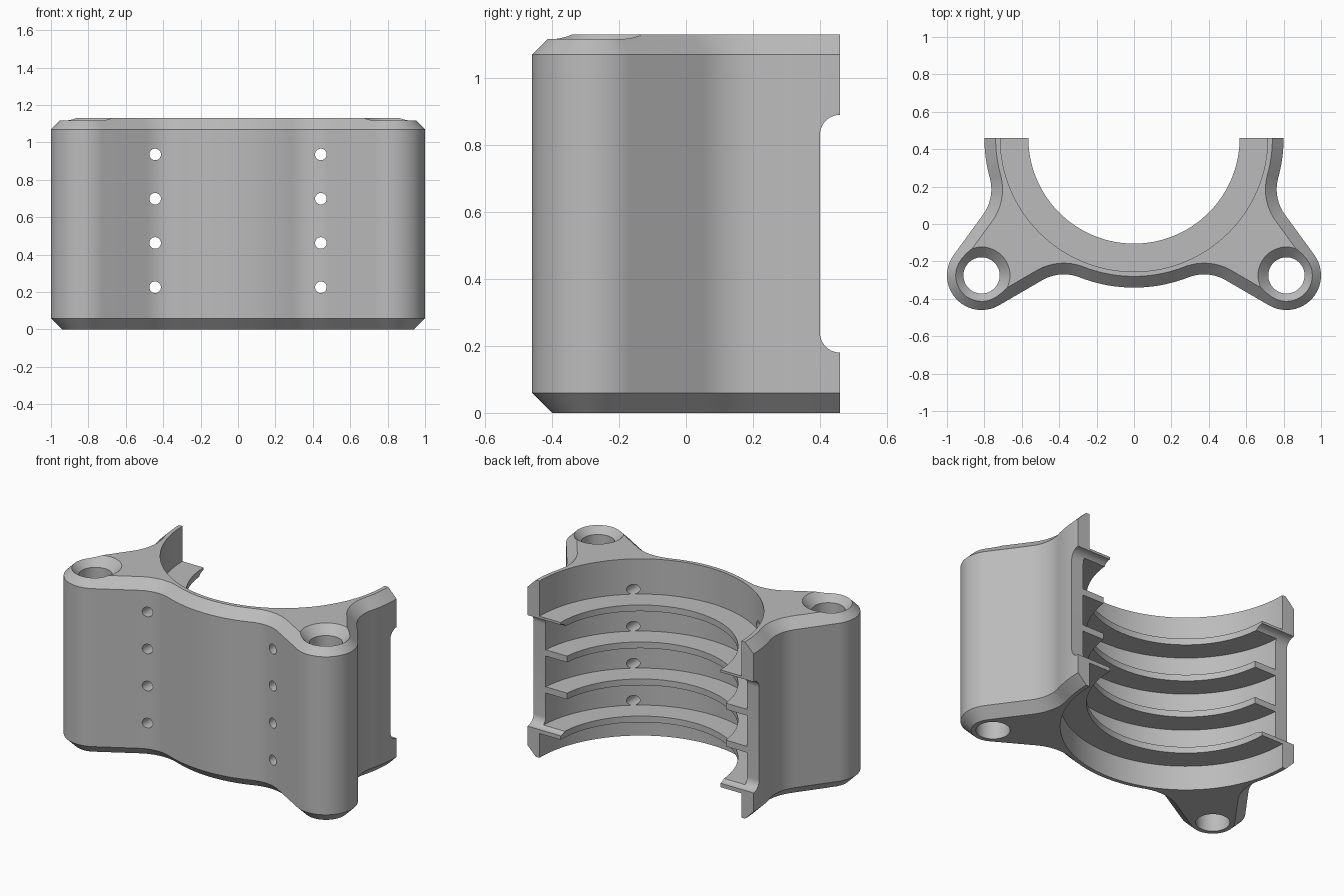
import bpy, bmesh
from math import cos, sin, pi, radians, atan2, hypot

cube = bpy.data.objects.get("Cube")
if cube:
    bpy.data.objects.remove(cube, do_unlink=True)

HEIGHT, BEVEL = 1.13, 0.06
BACK = 0.46                          # flat back plane, also the bore axis
BOSS = (0.815, -0.275)               # bolt boss centre
RING_R, BOSS_R, FILLET_R = 0.80, 0.185, 0.23
BORE_R, RIB_R = 0.715, 0.565
RIB_TOP, RIB_THICK, PITCH = 0.905, 0.04, 0.2367

grey = bpy.data.materials.new("plain grey")
grey.use_nodes = True
colour = (0.5, 0.5, 0.5, 1)
grey.diffuse_color = colour
grey.node_tree.nodes["Principled BSDF"].inputs["Base Color"].default_value = colour


def loft(name, rings):
    """Closed solid through rings of equal point count."""
    bm = bmesh.new()
    loops = [[bm.verts.new(p) for p in ring] for ring in rings]
    for a, b in zip(loops, loops[1:]):
        for i in range(len(a)):
            j = (i + 1) % len(a)
            bm.faces.new((a[i], a[j], b[j], b[i]))
    bm.faces.new(loops[0])
    bm.faces.new(loops[-1])
    bmesh.ops.recalc_face_normals(bm, faces=bm.faces)
    mesh = bpy.data.meshes.new(name)
    bm.to_mesh(mesh)
    bm.free()
    mesh.materials.append(grey)
    obj = bpy.data.objects.new(name, mesh)
    bpy.context.collection.objects.link(obj)
    return obj


def arc(cx, cy, r, start, end, n):
    angles = [radians(start + (end - start) * i / n) for i in range(n + 1)]
    return [(cx + r * cos(a), cy + r * sin(a)) for a in angles]


def circle(cx, cy, r, n):
    return arc(cx, cy, r, 0, 360, n)[:-1]


def outline(d):
    """Ring blended into two bosses, shrunk inward by d."""
    axis = atan2(BOSS[1] - BACK, BOSS[0]) * 180 / pi
    spread, lean = 26.6, 77.3        # fillet centre angle, flank normal angle
    reach = RING_R + FILLET_R

    def fillet(side, start, end):
        a = radians(axis + side * spread)
        return arc(reach * cos(a), BACK + reach * sin(a), FILLET_R + d,
                   axis + start, axis + end, 12)

    half = arc(0, BACK, RING_R - d, -90, axis - spread, 10)[:-1]
    half += fillet(-1, 180 - spread, 180 - lean)
    half += arc(*BOSS, BOSS_R - d, axis - lean, axis + lean, 24)
    half += fillet(1, lean - 180, spread - 180)
    half += arc(0, BACK, RING_R - d, axis + spread, 0, 8)[1:]
    return half + [(-x, y) for x, y in reversed(half[1:])]


def at_z(points, z):
    return [(x, y, z) for x, y in points]


# Chamfered body
body = loft("clamp_body", [at_z(outline(d), z) for d, z in
            ((BEVEL, 0), (0, BEVEL), (0, HEIGHT - BEVEL), (BEVEL, HEIGHT))])

# Stepped bore that leaves four ribs standing
steps = [(BORE_R, -0.1)]
for k in reversed(range(4)):
    top = RIB_TOP - k * PITCH
    steps += [(BORE_R, top - RIB_THICK), (RIB_R, top - RIB_THICK),
              (RIB_R, top), (BORE_R, top)]
steps.append((BORE_R, HEIGHT + 0.1))
cutters = [loft("bore_cutter", [at_z(circle(0, BACK, r, 128), z) for r, z in steps])]

# Rounded notch across the back of both arms
low, high, r, floor = 0.18, 0.89, 0.06, 0.40
notch = [(BACK + 0.2, low)] + arc(floor + r, low + r, r, 270, 180, 10)
notch += arc(floor + r, high - r, r, 180, 90, 10) + [(BACK + 0.2, high)]
cutters.append(loft("notch_cutter", [[(x, y, z) for y, z in notch] for x in (-1.2, 1.2)]))

for side, word in ((1, "left"), (-1, "right")):
    # Countersunk bolt hole
    cutters.append(loft(word + "_bolt_cutter", [
        at_z(circle(side * BOSS[0], BOSS[1], r, 48), z) for r, z in
        ((0.097, -0.1), (0.097, HEIGHT - 0.055), (0.152, HEIGHT), (0.152, HEIGHT + 0.1))]))
    # Small ports through the front wall, one above each rib
    for k in range(4):
        z = RIB_TOP + 0.031 - k * PITCH
        ring = circle(side * 0.443, z, 0.031, 24)
        cutters.append(loft(word + "_port_cutter",
                            [[(x, y, h) for x, h in ring] for y in (-0.6, 0.05)]))

bpy.ops.object.select_all(action="DESELECT")
bpy.context.view_layer.objects.active = body
body.select_set(True)
for cutter in cutters:
    cutter.hide_render = True
    mod = body.modifiers.new(cutter.name, "BOOLEAN")
    mod.operation, mod.solver, mod.object = "DIFFERENCE", "EXACT", cutter
    bpy.ops.object.modifier_apply(modifier=mod.name)
    bpy.data.objects.remove(cutter, do_unlink=True)

bpy.ops.object.shade_smooth_by_angle(angle=radians(30))
